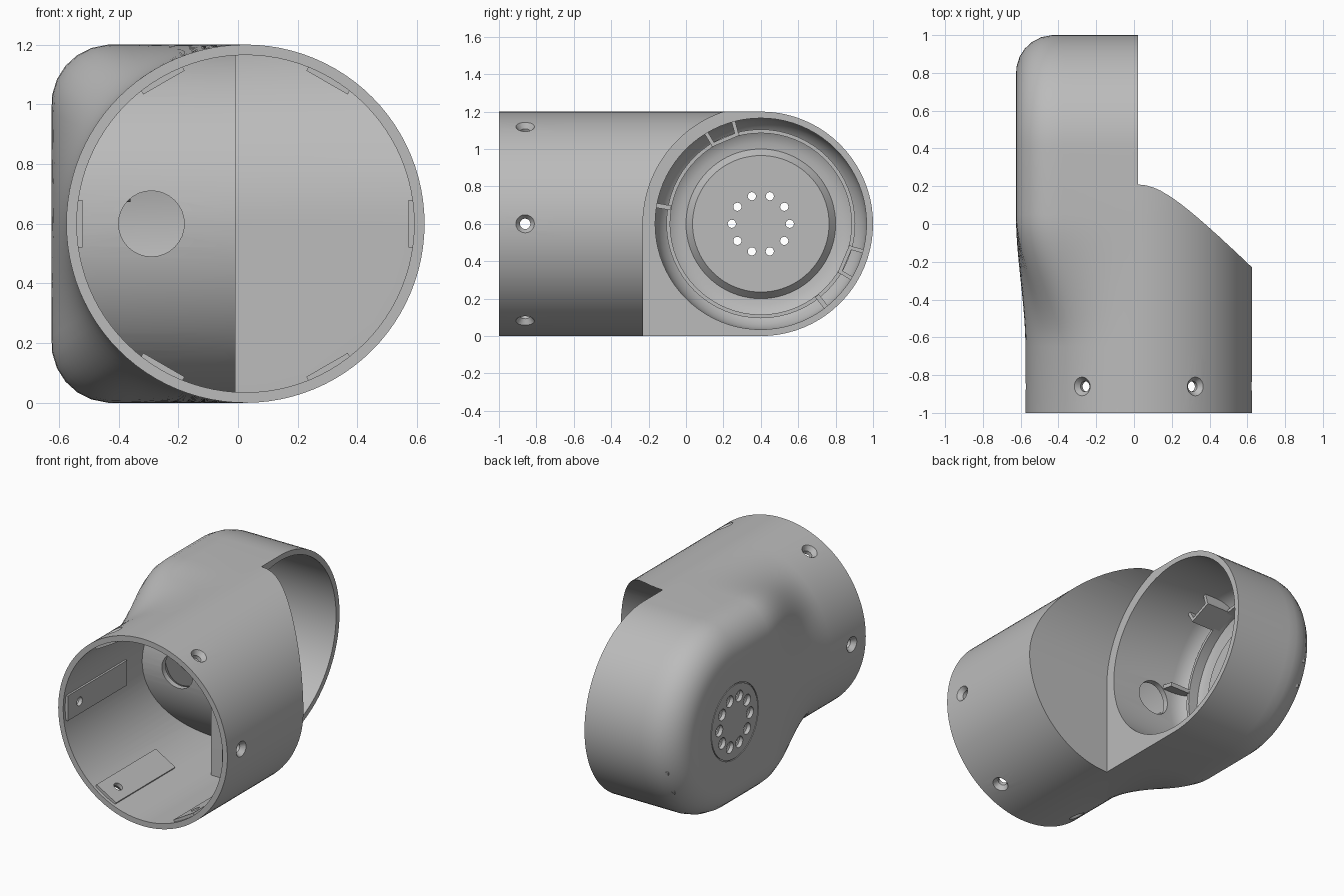
import bpy, bmesh, math
from mathutils import Matrix, Vector

cube = bpy.data.objects.get("Cube")
if cube:
    bpy.data.objects.remove(cube)

CX, CZ, R = 0.025, 0.6, 0.6          # sleeve axis and radius
PY = 0.4                             # pod axis position along y
WALL = 0.035
BORE = R - WALL
IN_POD = Matrix.Translation((0, PY, CZ)) @ Matrix.Rotation(math.pi / 2, 4, 'Y')
IN_SLEEVE = Matrix.Translation((CX, 0, CZ)) @ Matrix.Rotation(-math.pi / 2, 4, 'X')

grey = bpy.data.materials.new("plain grey")
grey.use_nodes = True
grey.diffuse_color = (0.5, 0.5, 0.5, 1)
grey.node_tree.nodes["Principled BSDF"].inputs["Base Color"].default_value = (0.5, 0.5, 0.5, 1)


def finish(name, bm):
    bmesh.ops.remove_doubles(bm, verts=bm.verts, dist=1e-5)
    bmesh.ops.recalc_face_normals(bm, faces=bm.faces)
    mesh = bpy.data.meshes.new(name)
    bm.to_mesh(mesh)
    bm.free()
    mesh.materials.append(grey)
    obj = bpy.data.objects.new(name, mesh)
    bpy.context.collection.objects.link(obj)
    return obj


def lathe(name, profile, matrix, n=64, closed=False):
    """Revolve (height, radius) pairs about local z."""
    bm = bmesh.new()
    rings = [[bm.verts.new(matrix @ Vector((r * math.cos(a), r * math.sin(a), h)))
              for a in (2 * math.pi * i / n for i in range(n))] for h, r in profile]
    pairs = list(zip(rings, rings[1:]))
    if closed:
        pairs.append((rings[-1], rings[0]))
    else:
        bm.faces.new(rings[0])
        bm.faces.new(rings[-1])
    for a, b in pairs:
        for i in range(n):
            j = (i + 1) % n
            bm.faces.new((a[i], a[j], b[j], b[i]))
    return finish(name, bm)


def box(name, size, matrix):
    bm = bmesh.new()
    bmesh.ops.create_cube(bm, size=1, matrix=matrix @ Matrix.Diagonal((*size, 1)))
    return finish(name, bm)


def side_block(name, r, x0, x1):
    """Rounded-top block that makes room for the neighbouring link."""
    pts = [(PY - r, -0.2)]
    for i in range(25):
        a = math.pi - i * math.pi / 48
        pts.append((PY + r * math.cos(a), CZ + r * math.sin(a)))
    pts += [(1.3, CZ + r), (1.3, -0.2)]
    bm = bmesh.new()
    face = bm.faces.new([bm.verts.new((x0, y, z)) for y, z in pts])
    new = bmesh.ops.extrude_face_region(bm, geom=[face])["geom"]
    bmesh.ops.translate(bm, vec=(x1 - x0, 0, 0),
                        verts=[v for v in new if isinstance(v, bmesh.types.BMVert)])
    return finish(name, bm)


def cut(target, tool):
    mod = target.modifiers.new("cut", 'BOOLEAN')
    mod.operation, mod.solver, mod.object = 'DIFFERENCE', 'EXACT', tool
    bpy.context.view_layer.objects.active = target
    bpy.ops.object.modifier_apply(modifier=mod.name)
    bpy.data.objects.remove(tool)


def box_reach(a):
    """Distance from the section centre to the rounded-box outline."""
    c, s = abs(math.cos(a)), abs(math.sin(a))
    w, h, r = 0.65, R, 0.2
    d = min(w / max(c, 1e-6), h / max(s, 1e-6))
    if d * c > w - r and d * s > h - r:
        b = c * (w - r) + s * (h - r)
        d = b + math.sqrt(b * b - (w - r) ** 2 - (h - r) ** 2 + r * r)
    return d


def section(y):
    t = min(max((y + 0.65) / 0.7, 0), 1)
    t = t * t * (3 - 2 * t)
    pts = []
    for i in range(96):
        a = math.pi / 2 + 2 * math.pi * i / 96
        d = R + (box_reach(a) - R) * t if i <= 48 else R
        pts.append(Vector((CX + d * math.cos(a), y, CZ + d * math.sin(a))))
    return pts


# Outer casing: round sleeve blending into a half-revolved pod
bm = bmesh.new()
ys = [-1] + [-0.65 + 0.05 * i for i in range(15)] + [PY]
loops = [[bm.verts.new(p) for p in section(y)] for y in ys]
for a, b in zip(loops, loops[1:]):
    for i in range(96):
        j = (i + 1) % 96
        bm.faces.new((a[i], a[j], b[j], b[i]))
bm.faces.new(loops[0])
bm.faces.new([loops[-1][i % 96] for i in range(48, 97)])
top = section(PY)[:25]
arcs = []
for k in range(41):
    ang = math.pi * k / 40
    arcs.append([bm.verts.new((p.x, PY + (p.z - CZ) * math.sin(ang),
                               CZ + (p.z - CZ) * math.cos(ang))) for p in top])
for a, b in zip(arcs, arcs[1:]):
    for i in range(23):
        bm.faces.new((a[i], a[i + 1], b[i + 1], b[i]))
    bm.faces.new((a[23], a[24], b[23]))
bm.faces.new([a[0] for a in arcs])
casing = finish("joint_casing", bm)

# Clearance on the open side
cut(casing, side_block("clearance", 0.63, 0.02, 1.2))

# Pod bore with rounded floor edge and raised central boss
bore = [(0.2, BORE)]
for i in range(9):
    a = i * math.pi / 16
    bore.append((-0.425 - 0.165 * math.sin(a), 0.4 + 0.165 * math.cos(a)))
bore += [(-0.55, 0.365), (-0.55, 0.36)]
cut(casing, lathe("pod_bore", bore, IN_POD, 80))

# Sleeve cavity, leaving six flat screw pads and the dividing wall
cavity = lathe("sleeve_cavity", [(-1.1, BORE), (0.5, BORE)], IN_SLEEVE, 96)
cut(cavity, lathe("pod_wall", [(-1, R), (1, R)], IN_POD, 96))
cut(cavity, side_block("rear_wall", 0.66, -0.01, 1.2))
spokes = [Matrix.Translation((CX, 0, CZ)) @ Matrix.Rotation(k * math.pi / 3, 4, 'Y')
          for k in range(6)]
for m in spokes:
    cut(cavity, box("pad", (0.1, 0.6, 0.16), m @ Matrix.Translation((0.596, -0.68, 0))))
cut(casing, cavity)

# Cable opening between sleeve and pod
cut(casing, lathe("cable_hole", [(-0.5, 0.11), (0.2, 0.11)],
                  Matrix.Translation((-0.29, 0, CZ)) @ Matrix.Rotation(-math.pi / 2, 4, 'X'), 32))

# Countersunk screw holes around the sleeve mouth
for m in spokes:
    cut(casing, lathe("screw_hole", [(0.5, 0.028), (0.57, 0.028), (0.6, 0.05), (0.65, 0.05)],
                      m @ Matrix.Translation((0, -0.86, 0)) @ Matrix.Rotation(math.pi / 2, 4, 'Y'), 20))

# Ring of holes in the pod face, with a fine groove outside
for k in range(10):
    a = k * math.pi / 5
    m = IN_POD @ Matrix.Translation((0.155 * math.sin(a), 0.155 * math.cos(a), 0))
    cut(casing, lathe("face_hole", [(-0.7, 0.036), (-0.6, 0.036), (-0.595, 0.022), (-0.4, 0.022)], m, 16))
cut(casing, lathe("face_groove", [(-0.65, 0.234), (-0.65, 0.24), (-0.619, 0.24), (-0.619, 0.234)],
                  IN_POD, 64, True))

# Locating ring and clips inside the pod
ring = lathe("locating_ring", [(-0.58, 0.485), (-0.5, 0.485), (-0.5, 0.505), (-0.56, 0.505)],
             IN_POD, 64, True)


def around(deg, r, x):
    return (Matrix.Translation((x, PY, CZ)) @ Matrix.Rotation(math.radians(deg), 4, 'X')
            @ Matrix.Translation((0, r, 0)))


parts = [casing, ring]
for deg in (113, -23):
    parts.append(box("clip_face", (0.2, 0.02, 0.16), around(deg, 0.49, -0.44)))
    for side in (-8, 8):
        parts.append(box("clip_side", (0.2, 0.085, 0.02), around(deg + side, 0.53, -0.44)))
for deg in (170, -52):
    parts.append(box("stop_tab", (0.16, 0.085, 0.025), around(deg, 0.53, -0.44)))

bpy.ops.object.select_all(action='DESELECT')
for o in (casing, ring):
    o.select_set(True)
bpy.context.view_layer.objects.active = casing
bpy.ops.object.shade_smooth_by_angle(angle=math.radians(25))
